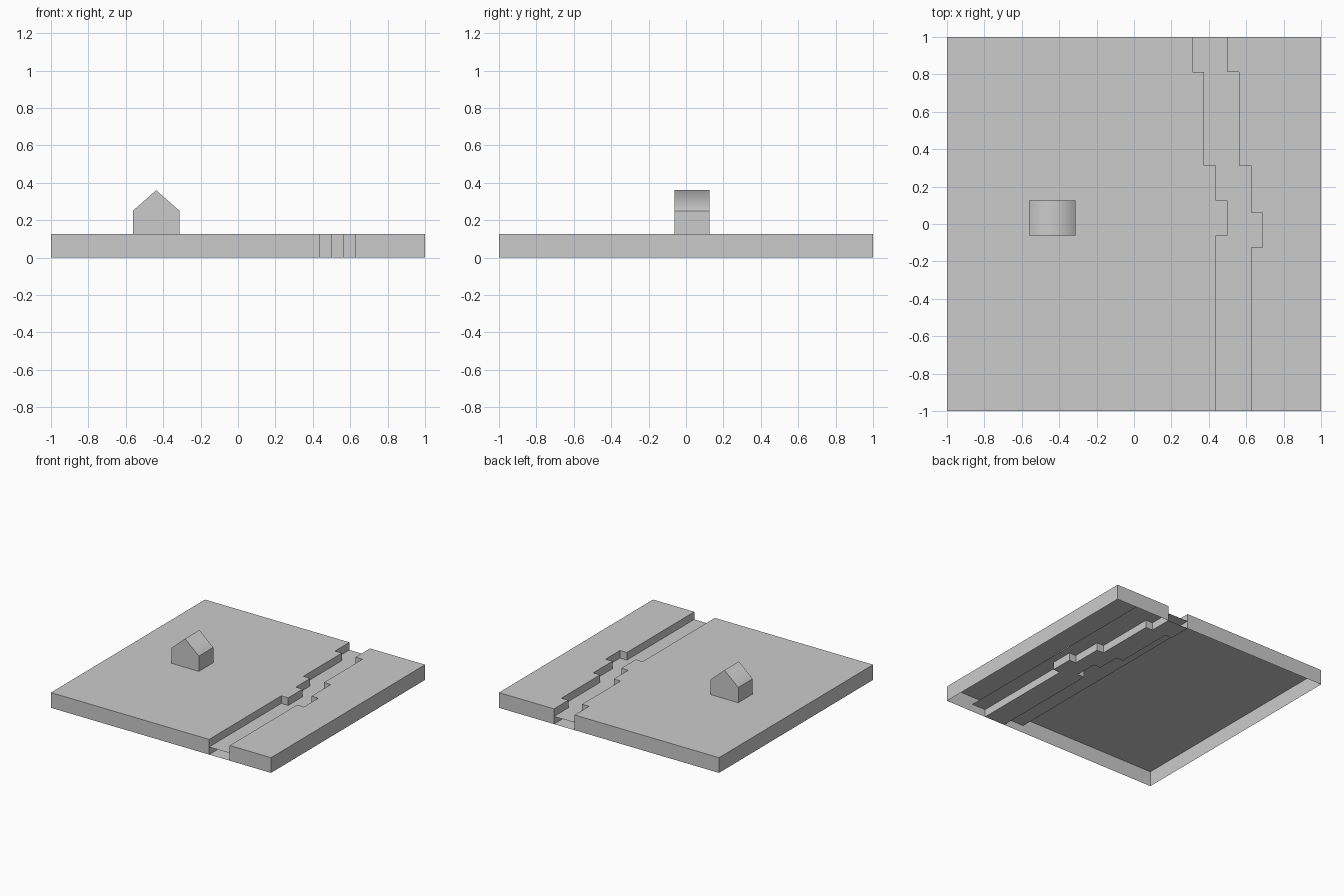
import bpy
import bmesh

if "Cube" in bpy.data.objects:
    bpy.data.objects.remove(bpy.data.objects["Cube"])

U = 1 / 16          # grid step of the stepped river banks
TOP = 0.125         # ground height


def make_object(name, bm):
    mesh = bpy.data.meshes.new(name)
    bm.to_mesh(mesh)
    bm.free()
    obj = bpy.data.objects.new(name, mesh)
    bpy.context.collection.objects.link(obj)
    return obj


def stepped(steps):
    """Stepped bank line, front to back, from (x, y_end) runs in grid steps."""
    pts, y = [], -16
    for x, y_end in steps:
        pts += [(x * U, y * U), (x * U, y_end * U)]
        y = y_end
    return pts


def flat_face(bm, outline, z):
    return bm.faces.new([bm.verts.new((x, y, z)) for x, y in outline])


def bank(name, outline):
    """Ground sheet with a skirt down to z = 0, open underneath."""
    bm = bmesh.new()
    top = flat_face(bm, outline, TOP)
    upper = list(top.verts)
    lower = [bm.verts.new((v.co.x, v.co.y, 0)) for v in upper]
    n = len(upper)
    for i in range(n):
        j = (i + 1) % n
        bm.faces.new((upper[j], upper[i], lower[i], lower[j]))
    return make_object(name, bm)


# River bank lines
left_line = stepped([(7, -1), (8, 2), (7, 5), (6, 13), (5, 16)])
right_line = stepped([(10, -2), (11, 1), (10, 5), (9, 13), (8, 16)])

# Ground on both sides of the river
bank("left_ground", [(-1, -1)] + left_line + [(-1, 1)])
bank("right_ground", [(1, 1)] + right_line[::-1] + [(1, -1)])

# River bed at the bottom of the channel
bm = bmesh.new()
flat_face(bm, right_line + left_line[::-1], 0)
make_object("river_bed", bm)

# Water sheet, running on under both banks
bm = bmesh.new()
flat_face(bm, [(0.25, -1), (0.75, -1), (0.75, 1), (0.25, 1)], 0.0625)
make_object("water", bm)

# House: gable profile extruded along y, roof slopes shaded smooth
profile = [(-9 * U, TOP), (-5 * U, TOP), (-5 * U, 0.25), (-7 * U, 0.36), (-9 * U, 0.25)]
bm = bmesh.new()
front = [bm.verts.new((x, -U, z)) for x, z in profile]
back = [bm.verts.new((x, 2 * U, z)) for x, z in profile]
bm.faces.new(front)
bm.faces.new(back[::-1])
for i in range(1, 5):
    j = (i + 1) % 5
    side = bm.faces.new((front[j], front[i], back[i], back[j]))
    side.smooth = i in (2, 3)
make_object("house", bm)
